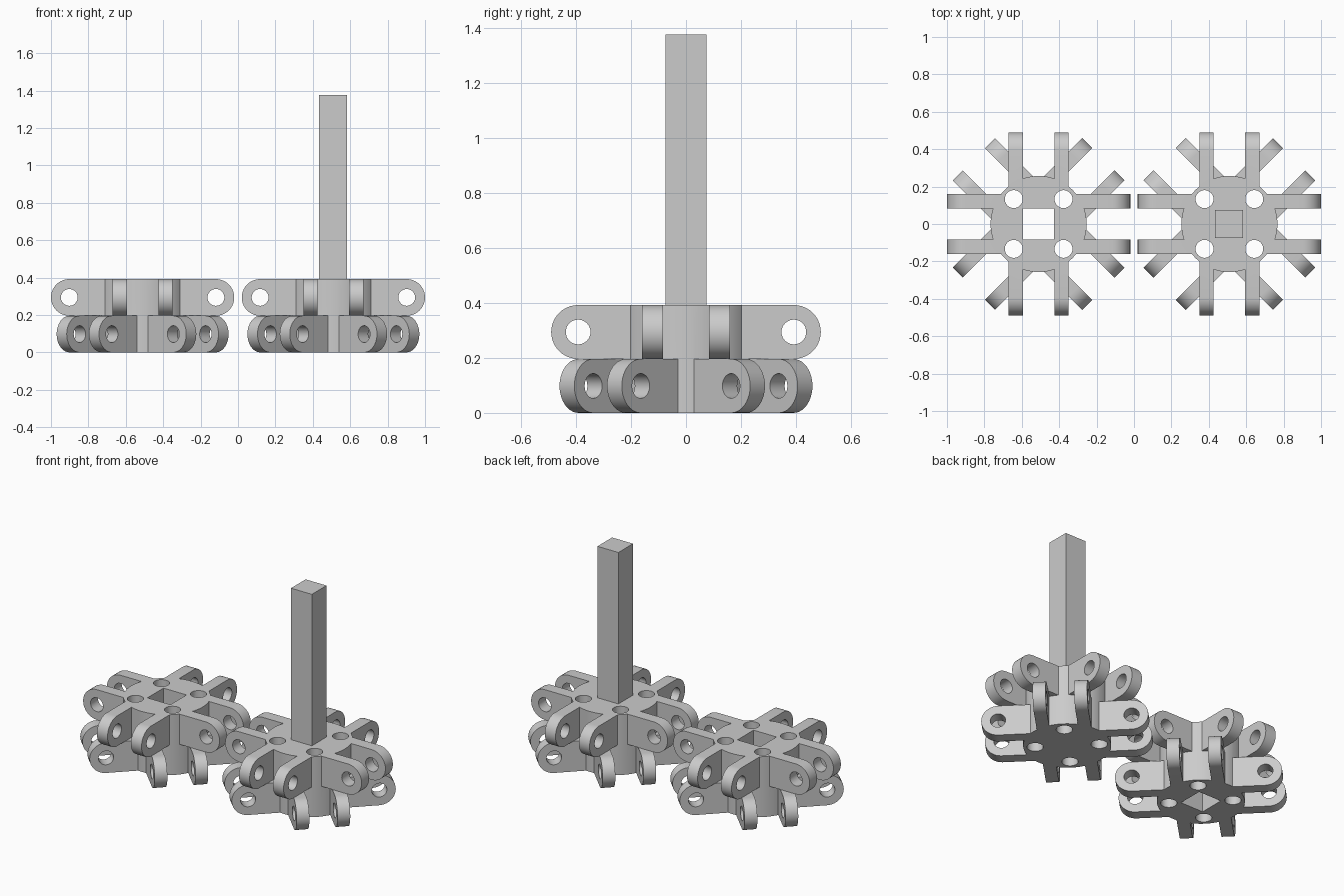
import bpy, bmesh
from math import pi, cos, sin
from mathutils import Matrix

if "Cube" in bpy.data.objects:
    bpy.data.objects.remove(bpy.data.objects["Cube"])

LAYER = 0.196        # height of one ring of lugs
REACH = 0.49         # hub centre to lug tip
OFFSET = 0.122       # lug centre line from hub axis
THICK = 0.076        # lug thickness
ROUND = LAYER / 2    # lug end radius
PIN = REACH - ROUND  # pin hole distance

grey = bpy.data.materials.new("plain grey")
grey.use_nodes = True
grey.diffuse_color = (0.6, 0.6, 0.6, 1)
grey.node_tree.nodes["Principled BSDF"].inputs["Base Color"].default_value = (0.6, 0.6, 0.6, 1)


def make(name, bm):
    bmesh.ops.recalc_face_normals(bm, faces=bm.faces)
    mesh = bpy.data.meshes.new(name)
    bm.to_mesh(mesh)
    bm.free()
    mesh.materials.append(grey)
    obj = bpy.data.objects.new(name, mesh)
    bpy.context.collection.objects.link(obj)
    return obj


def cylinder(name, radius, depth, matrix, segments=32):
    bm = bmesh.new()
    bmesh.ops.create_cone(bm, cap_ends=True, segments=segments, radius1=radius,
                          radius2=radius, depth=depth, matrix=matrix)
    return make(name, bm)


def box(name, side, z0, z1, x=0):
    bm = bmesh.new()
    bmesh.ops.create_cube(bm, size=1, matrix=Matrix.Translation((x, 0, (z0 + z1) / 2))
                          @ Matrix.Diagonal((side, side, z1 - z0, 1)))
    return make(name, bm)


def lug_bar(angle, side, z):
    """Bar with two rounded ends: a pair of opposite lugs."""
    bm = bmesh.new()
    steps = 20
    points = []
    for end in (1, -1):
        for i in range(steps + 1):
            a = -pi / 2 + pi * i / steps
            points.append((end * (PIN + ROUND * cos(a)), side * OFFSET - THICK / 2,
                           z + end * ROUND * sin(a)))
    face = bm.faces.new([bm.verts.new(p) for p in points])
    grown = bmesh.ops.extrude_face_region(bm, geom=[face])["geom"]
    bmesh.ops.translate(bm, vec=(0, THICK, 0),
                        verts=[g for g in grown if isinstance(g, bmesh.types.BMVert)])
    bm.transform(Matrix.Rotation(angle, 4, "Z"))
    return make("lug_bar", bm)


def combine(target, tool, operation):
    mod = target.modifiers.new("combine", "BOOLEAN")
    mod.operation, mod.object, mod.solver = operation, tool, "EXACT"
    bpy.context.view_layer.objects.active = target
    bpy.ops.object.modifier_apply(modifier=mod.name)
    bpy.data.objects.remove(tool)


# Round core carrying two rings of lugs, the lower one turned by 45 degrees
hub = cylinder("hub_with_rod", 0.257, 2 * LAYER, Matrix.Translation((0, 0, LAYER)), 64)
rings = [(pi / 4, LAYER / 2), (0, LAYER * 1.5)]
for turn, z in rings:
    for quarter in (0, pi / 2):
        for side in (1, -1):
            combine(hub, lug_bar(turn + quarter, side, z), "UNION")

# Pin holes across each lug pair
for turn, z in rings:
    for i in range(4):
        place = (Matrix.Rotation(turn + i * pi / 2, 4, "Z") @ Matrix.Translation((PIN, 0, z))
                 @ Matrix.Rotation(pi / 2, 4, "X"))
        combine(hub, cylinder("pin_hole", 0.045, 0.4, place), "DIFFERENCE")

# Four vertical bolt holes
for x in (-1, 1):
    for y in (-1, 1):
        place = Matrix.Translation((x * 0.133, y * 0.133, LAYER))
        combine(hub, cylinder("bolt_hole", 0.048, 1, place), "DIFFERENCE")

# Second hub has a square socket in place of the rod
socket_hub = hub.copy()
socket_hub.data = hub.data.copy()
socket_hub.name = "hub_with_socket"
bpy.context.collection.objects.link(socket_hub)
combine(socket_hub, box("socket", 0.165, -0.1, 0.5), "DIFFERENCE")
hub.location.x, socket_hub.location.x = 0.51, -0.51

# Square rod standing on the first hub
box("square_rod", 0.15, 0.3, 1.375, 0.508)

for obj in (hub, socket_hub):
    bpy.ops.object.select_all(action="DESELECT")
    obj.select_set(True)
    bpy.context.view_layer.objects.active = obj
    bpy.ops.object.shade_smooth_by_angle(angle=pi / 6)
